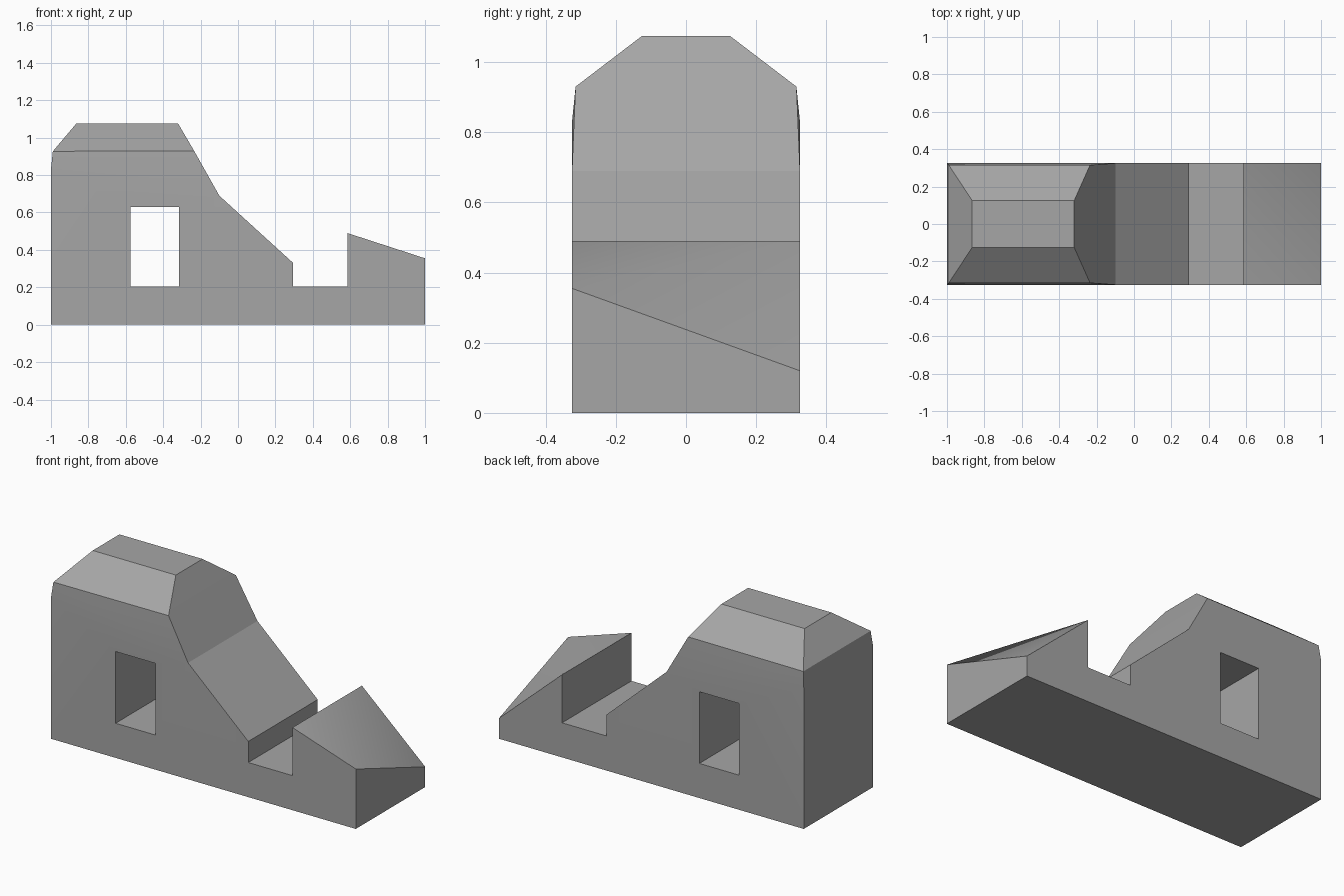
import bpy, bmesh, math
from mathutils import Vector

if "Cube" in bpy.data.objects:
    bpy.data.objects.remove(bpy.data.objects["Cube"], do_unlink=True)

# One plain grey
grey = bpy.data.materials.new("stone grey")
grey.use_nodes = True
colour = (0.38, 0.38, 0.38, 1)
grey.diffuse_color = colour
grey.node_tree.nodes["Principled BSDF"].inputs["Base Color"].default_value = colour

WALL, EAVE, CREST = 0.325, 0.315, 0.125

# Outline: x, z, half width
outline = [
    (-1, 0, WALL), (1, 0, WALL),
    (1, 0.355, WALL), (0.585, 0.49, WALL),           # end ramp
    (0.585, 0.205, WALL), (0.295, 0.205, WALL),      # notch
    (0.295, 0.33, WALL), (-0.1, 0.69, WALL),         # lower slope
    (-0.235, 0.93, EAVE), (-0.32, 1.075, CREST),     # upper slope
    (-0.865, 1.075, CREST), (-0.99, 0.927, EAVE),    # hipped top
    (-1, 0.83, WALL),
]
LOW_END = 0.12   # the ramp's outer edge drops towards the back
RAMP = 2         # outline index where the ramp starts


def finish(bm, name):
    bmesh.ops.recalc_face_normals(bm, faces=bm.faces)
    mesh = bpy.data.meshes.new(name)
    bm.to_mesh(mesh)
    bm.free()
    mesh.materials.append(grey)
    obj = bpy.data.objects.new(name, mesh)
    bpy.context.collection.objects.link(obj)
    return obj


# Body: bridge the front outline to the back outline
bm = bmesh.new()
front = [bm.verts.new((x, -w, z)) for x, z, w in outline]
back = [bm.verts.new((x, w, z)) for x, z, w in outline]
back[RAMP].co.z = LOW_END
for i in range(len(outline)):
    j = (i + 1) % len(outline)
    if i == RAMP:
        bm.faces.new((front[i], front[j], back[j]))
        bm.faces.new((front[i], back[j], back[i]))
    else:
        bm.faces.new((front[i], front[j], back[j], back[i]))
for side in (front, back):
    bm.faces.new(side[:8] + side[12:])                       # wall
    bm.faces.new((side[7], side[8], side[11], side[12]))     # slight taper
    bm.faces.new(side[8:12])                                 # roof side
ridge_middle = (front[RAMP].co + back[RAMP + 1].co) / 2
body = finish(bm, "body")

# Window: a square opening straight through both walls
bm = bmesh.new()
bmesh.ops.create_cube(bm, size=1)
for v in bm.verts:
    v.co = Vector((-0.445 + v.co.x * 0.26, v.co.y * 2, 0.4175 + v.co.z * 0.425))
cutter = finish(bm, "window_cutter")
cutter.hide_render = True

bpy.ops.object.select_all(action="DESELECT")
body.select_set(True)
bpy.context.view_layer.objects.active = body
cut = body.modifiers.new("window", "BOOLEAN")
cut.object = cutter
cut.operation = "DIFFERENCE"
cut.solver = "EXACT"
bpy.ops.object.modifier_apply(modifier=cut.name)
bpy.data.objects.remove(cutter, do_unlink=True)

# Soft taper and ramp, crisp edges elsewhere
bpy.ops.object.shade_smooth_by_angle(angle=math.radians(10))
mesh = body.data
for edge in mesh.edges:
    a, b = (mesh.vertices[k].co for k in edge.vertices)
    if ((a + b) / 2 - ridge_middle).length < 0.01:
        edge.use_edge_sharp = False
